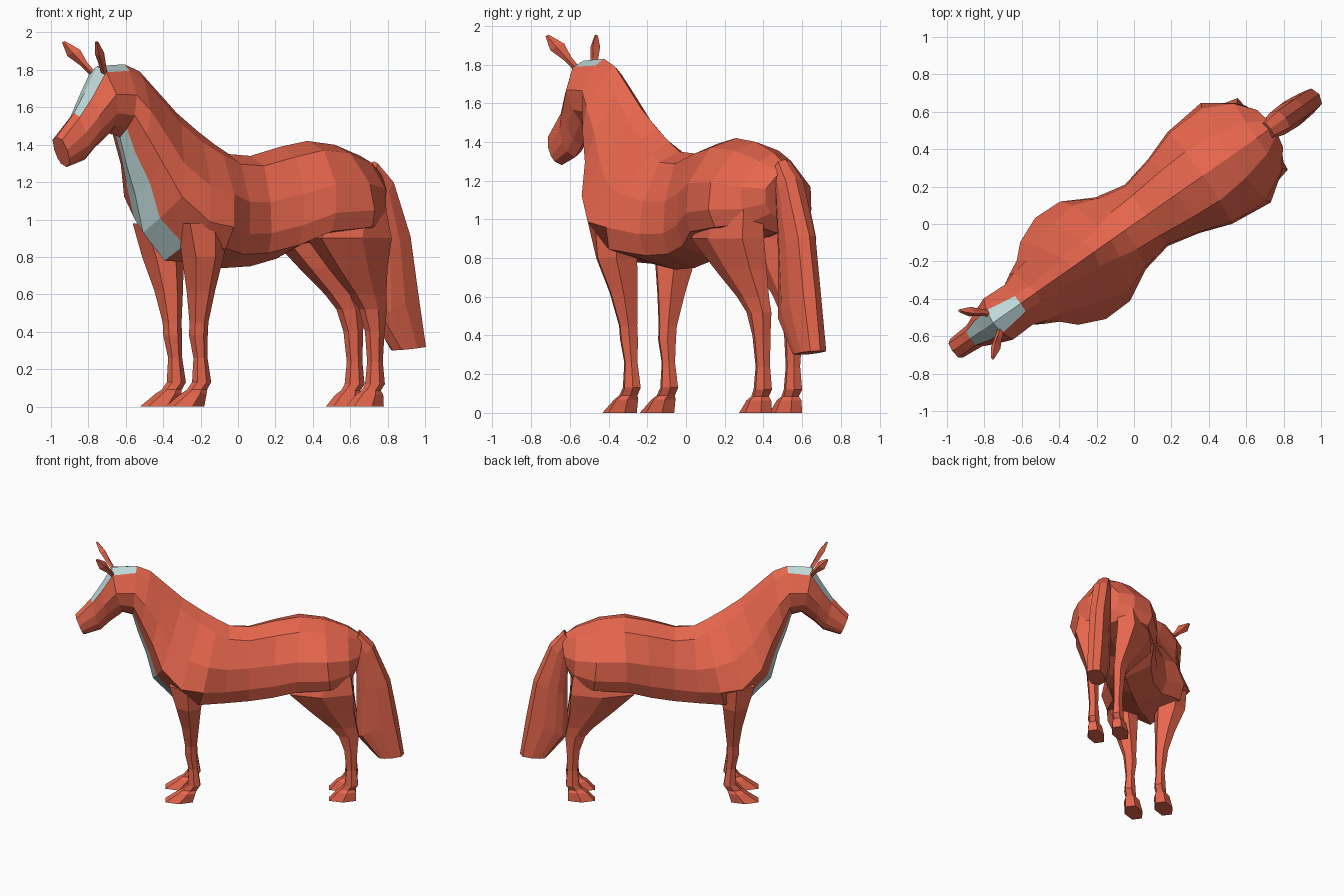
import bpy, bmesh, math

HEADING = math.radians(35)   # the horse stands turned; local -x is its nose


def material(name, rgb):
    m = bpy.data.materials.new(name)
    m.diffuse_color = (*rgb, 1)
    return m


coat = material("coat", (0.80, 0.135, 0.075))
pale = material("pale_marking", (0.52, 0.70, 0.69))


def loft(name, rings, mirror=False, marked=lambda i, j: False):
    """Skin a list of equal-length rings, cap both ends, flat shaded."""
    bm = bmesh.new()
    vs = [[bm.verts.new(p) for p in r] for r in rings]
    n = len(rings[0])
    for i in range(len(vs) - 1):
        for j in range(n):
            k = (j + 1) % n
            f = bm.faces.new((vs[i][j], vs[i][k], vs[i + 1][k], vs[i + 1][j]))
            f.material_index = 1 if marked(i, j) else 0
    bm.faces.new(vs[0])
    bm.faces.new(vs[-1])
    bmesh.ops.recalc_face_normals(bm, faces=bm.faces)
    me = bpy.data.meshes.new(name)
    bm.to_mesh(me)
    bm.free()
    me.materials.append(coat)
    me.materials.append(pale)
    ob = bpy.data.objects.new(name, me)
    bpy.context.collection.objects.link(ob)
    ob.rotation_euler.z = HEADING
    if mirror:
        mod = ob.modifiers.new("mirror", 'MIRROR')
        mod.use_axis = (False, True, False)
        mod.use_mirror_merge = False
    return ob


def slice_ring(xt, zt, xb, zb, *widths):
    """Ten-sided slice from a top point to a bottom point, with four half widths."""
    def at(t, w):
        return (xt + (xb - xt) * t, w, zt + (zb - zt) * t)
    half = list(zip((0.09, 0.42, 0.70, 0.88), widths))
    return ([at(0, 0)] + [at(t, w) for t, w in half] + [at(1, 0)]
            + [at(t, -w) for t, w in reversed(half)])


def leg_ring(z, x0, x1, y, w):
    """Six-sided horizontal slice of a leg."""
    xm = (x0 + x1) / 2
    return [(x0, y - w * .55, z), (xm, y - w, z), (x1, y - w * .55, z),
            (x1, y + w * .55, z), (xm, y + w, z), (x0, y + w * .55, z)]


# Body, neck and head: top x,z / bottom x,z / four half widths going down
body = [
    (0.91, 1.27, 0.86, 1.00, .04, .12, .11, .07),
    (0.80, 1.34, 0.82, 0.93, .10, .22, .22, .18),
    (0.63, 1.40, 0.68, 0.90, .14, .30, .325, .29),
    (0.45, 1.42, 0.42, 0.87, .16, .29, .30, .27),
    (0.28, 1.39, 0.25, 0.79, .15, .235, .24, .20),
    (0.08, 1.34, 0.08, 0.75, .13, .19, .20, .17),
    (-0.06, 1.35, -0.10, 0.74, .12, .22, .235, .19),
    (-0.15, 1.40, -0.30, 0.77, .10, .27, .325, .29),
    (-0.26, 1.47, -0.48, 0.78, .08, .25, .33, .15),
    (-0.40, 1.57, -0.62, 0.93, .07, .20, .27, .12),
    (-0.52, 1.68, -0.67, 1.13, .06, .17, .20, .11),
    (-0.64, 1.79, -0.73, 1.30, .05, .155, .16, .07),
    (-0.74, 1.83, -0.77, 1.44, .05, .13, .125, .06),
    (-0.92, 1.82, -0.84, 1.46, .075, .135, .11, .07),
    (-1.00, 1.68, -0.94, 1.38, .065, .10, .08, .05),
    (-1.07, 1.57, -1.00, 1.32, .045, .07, .065, .045),
    (-1.185, 1.44, -1.12, 1.28, .045, .06, .055, .04),
]
loft("body_neck_head", [slice_ring(*r) for r in body],
     marked=lambda i, j: (8 <= i <= 11 and j in (4, 5)) or (12 <= i <= 14 and j in (0, 9)))

# Tail
tail = [
    (0.89, 1.31, 0.83, 1.20, .04, .05, .045, .03),
    (0.99, 1.21, 0.86, 1.08, .055, .07, .06, .045),
    (1.11, 0.92, 0.865, 0.80, .055, .075, .07, .045),
    (1.165, 0.62, 0.865, 0.47, .055, .075, .065, .05),
    (1.21, 0.32, 1.01, 0.30, .05, .065, .06, .05),
]
loft("tail", [slice_ring(*r) for r in tail])

# Legs: z, front x, rear x, centre y, half width
front_leg = [
    (0.98, -.50, -.24, .21, .105), (.80, -.45, -.27, .185, .12),
    (.62, -.41, -.285, .15, .08), (.45, -.385, -.30, .125, .05),
    (.38, -.385, -.30, .12, .048), (.26, -.36, -.295, .118, .035),
    (.13, -.365, -.275, .118, .045), (.09, -.40, -.30, .118, .04),
    (.07, -.43, -.31, .118, .06), (0, -.53, -.33, .118, .07),
]
loft("front_legs", [leg_ring(*r) for r in front_leg], mirror=True)

hind_leg = [
    (1.05, .48, .82, .15, .11), (.90, .38, .84, .165, .125),
    (.74, .53, .845, .135, .095), (.60, .67, .865, .115, .06),
    (.52, .735, .88, .105, .05), (.40, .775, .87, .10, .043),
    (.24, .79, .865, .095, .035), (.12, .78, .875, .095, .045),
    (.085, .755, .85, .095, .04), (.065, .725, .86, .095, .055),
    (0, .665, .86, .095, .065),
]
loft("hind_legs", [leg_ring(*r) for r in hind_leg], mirror=True)

# Ears: leaf shape leaning forward and outward
ears = []
for t, w, d in [(0, .018, .012), (.3, .022, .014), (.65, .042, .018), (1, .01, .006)]:
    x, y, z = -.91 - .12 * t, .055 + .10 * t, 1.78 + .17 * t
    ears.append([(x - d, y - d, z), (x - w * .5, y + w * .7, z - w * .4),
                 (x + d, y + d, z), (x + w * .5, y - w * .7, z + w * .4)])
loft("ears", ears, mirror=True)
